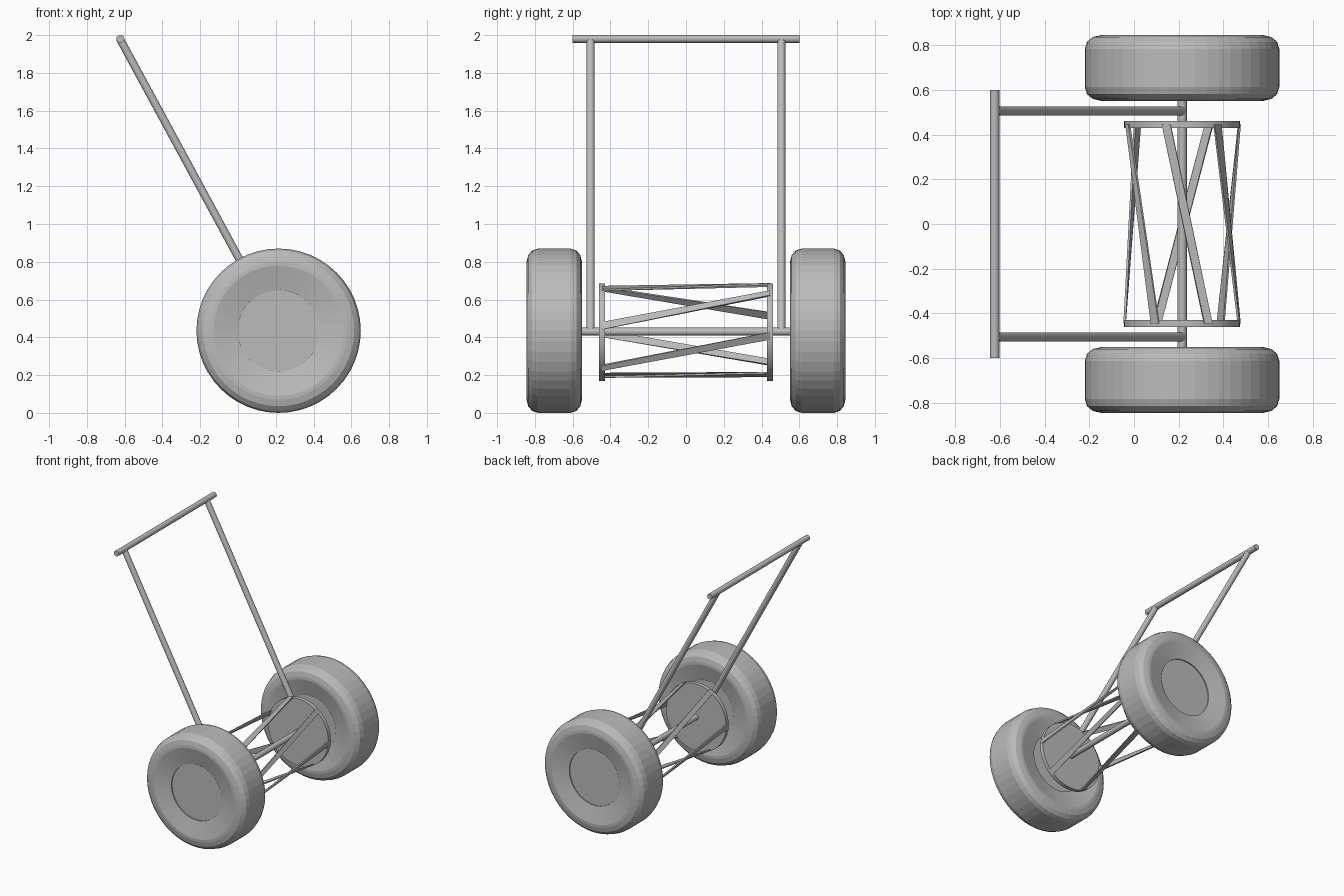
import bpy, bmesh, math
from mathutils import Vector

if "Cube" in bpy.data.objects:
    bpy.data.objects.remove(bpy.data.objects["Cube"])

AX, AZ = 0.215, 0.435          # axle position

grey = bpy.data.materials.new("plain grey")
grey.diffuse_color = (0.5, 0.5, 0.5, 1)
grey.use_nodes = True
grey.node_tree.nodes["Principled BSDF"].inputs["Base Color"].default_value = grey.diffuse_color


def finish(bm, name, smooth=None):
    bmesh.ops.recalc_face_normals(bm, faces=bm.faces)
    me = bpy.data.meshes.new(name)
    bm.to_mesh(me)
    bm.free()
    ob = bpy.data.objects.new(name, me)
    bpy.context.collection.objects.link(ob)
    me.materials.append(grey)
    if smooth:
        bpy.ops.object.select_all(action='DESELECT')
        ob.select_set(True)
        bpy.context.view_layer.objects.active = ob
        bpy.ops.object.shade_smooth_by_angle(angle=math.radians(smooth))
    return ob


def rod(name, a, b, r, n=32, smooth=35):
    a, b = Vector(a), Vector(b)
    bm = bmesh.new()
    bmesh.ops.create_cone(bm, cap_ends=True, segments=n, radius1=r, radius2=r,
                          depth=(b - a).length)
    q = (b - a).to_track_quat('Z', 'Y')
    for v in bm.verts:
        v.co = q @ v.co + (a + b) / 2
    return finish(bm, name, smooth)


def tyre(name, y, n=48):
    # rounded square profile, dished towards the hub: (radius, half width)
    half = [(0.215, 0.118), (0.345, 0.1475), (0.365, 0.1465), (0.40, 0.138),
            (0.425, 0.117), (0.435, 0.085)]
    prof = half + [(r, -w) for r, w in reversed(half)]
    bm = bmesh.new()
    rings = []
    for i in range(n):
        t = 2 * math.pi * i / n
        rings.append([bm.verts.new((AX + r * math.cos(t), y + w, AZ + r * math.sin(t)))
                      for r, w in prof])
    m = len(prof)
    for i in range(n):
        p, q = rings[i], rings[(i + 1) % n]
        for j in range(m):
            k = (j + 1) % m
            bm.faces.new((p[j], q[j], q[k], p[k]))
    return finish(bm, name)


def blade(name, a0, a1, r=0.257, w=0.02, t=0.005, ly=0.445):
    # straight strip between two disc angles, lying tangent to the reel
    bm = bmesh.new()
    ends = []
    for ang, y in ((a0, -ly), (a1, ly)):
        a = math.radians(ang)
        rad = Vector((math.cos(a), 0, math.sin(a)))
        tan = Vector((-math.sin(a), 0, math.cos(a)))
        c = Vector((AX, y, AZ - 0.005)) + rad * r
        ends.append([bm.verts.new(c + tan * w * i + rad * t * j)
                     for i, j in ((-1, -1), (1, -1), (1, 1), (-1, 1))])
    p, q = ends
    bm.faces.new(p)
    bm.faces.new(q)
    for j in range(4):
        k = (j + 1) % 4
        bm.faces.new((p[j], p[k], q[k], q[j]))
    return finish(bm, name)


# parts on both sides
for s, side in ((-1, "front"), (1, "back")):
    y = 0.6975 * s
    tyre("tyre_" + side, y)
    rod("hub_" + side, (AX, y - 0.11, AZ), (AX, y + 0.11, AZ), 0.22, 48)
    rod("reel_disc_" + side, (AX, 0.43 * s, AZ - 0.008), (AX, 0.46 * s, AZ - 0.008), 0.259, 48)
    rod("handle_pole_" + side, (AX, 0.505 * s, 0.43), (-0.625, 0.505 * s, 1.98), 0.021)

# axle and grip bar
rod("axle", (AX, -0.62, 0.43), (AX, 0.62, 0.43), 0.021)
rod("handle_bar", (-0.623, -0.6, 1.98), (-0.623, 0.6, 1.98), 0.021)

# reel blades
for i, (a0, a1) in enumerate([(7, 52), (63, 106), (118, 161), (182, 219), (244, 298), (312, 355)]):
    blade("reel_blade_%d" % (i + 1), a0, a1)
